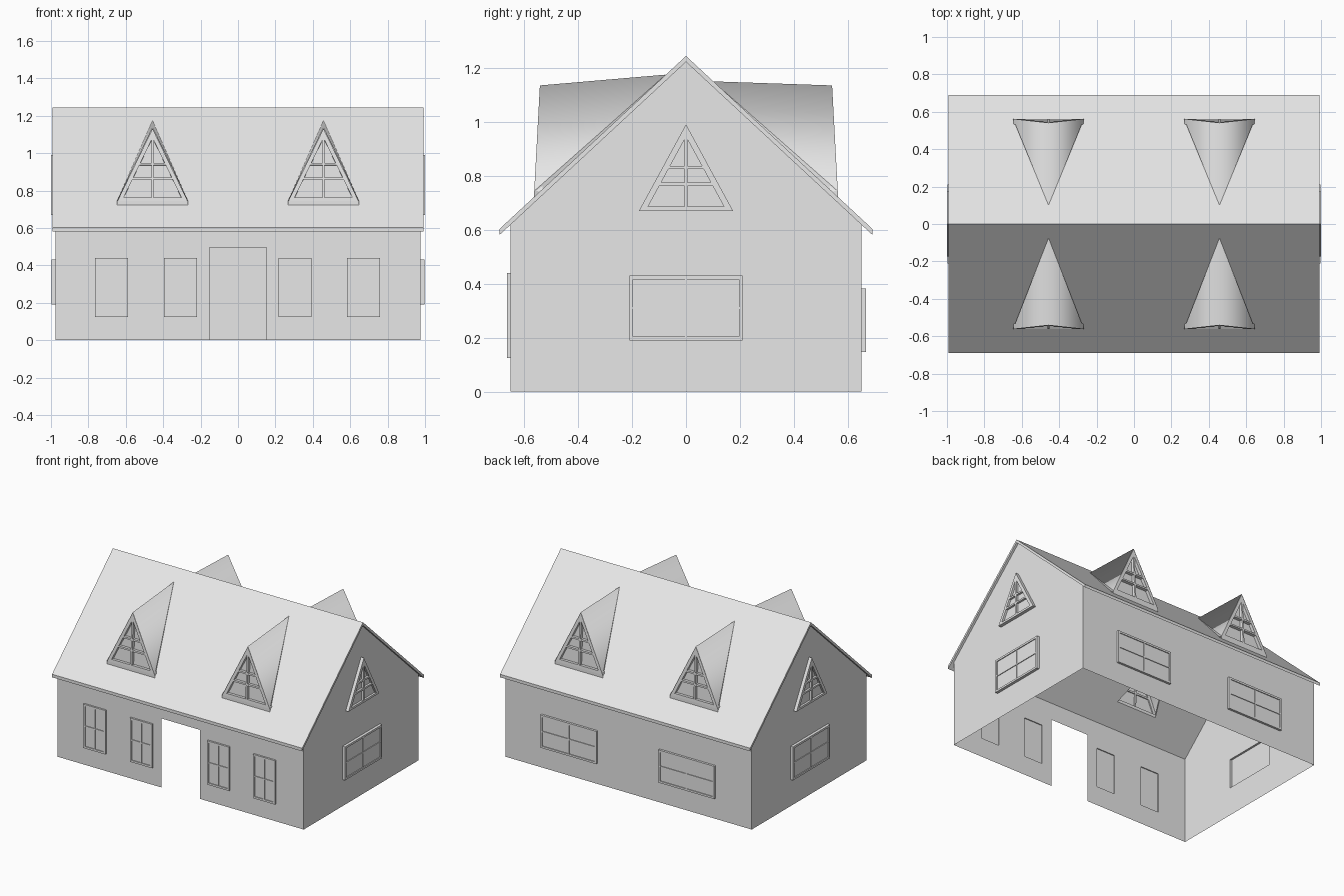
import bpy, bmesh
from mathutils import Vector as V

cube = bpy.data.objects.get("Cube")
if cube:
    bpy.data.objects.remove(cube, do_unlink=True)

grey = bpy.data.materials.new("plain_grey")
grey.use_nodes = True
grey.diffuse_color = (0.8, 0.8, 0.8, 1)
grey.node_tree.nodes["Principled BSDF"].inputs["Base Color"].default_value = (0.8, 0.8, 0.8, 1)

HX, HY = 0.977, 0.65            # wall half sizes
RX, RY = 0.993, 0.69            # roof half sizes
PEAK, EAVE, THICK = 1.243, 0.603, 0.022
UP = V((0, 0, 1))


def roof_z(y):
    return PEAK - (PEAK - EAVE) * abs(y) / RY


def finish(name, bm, smooth=False):
    mesh = bpy.data.meshes.new(name)
    for f in bm.faces:
        f.smooth = smooth
    bm.to_mesh(mesh)
    bm.free()
    mesh.materials.append(grey)
    bpy.context.collection.objects.link(bpy.data.objects.new(name, mesh))


def panel(name, loops, facing, push=None):
    """Fill an outline with holes; push gives it thickness."""
    bm = bmesh.new()
    for loop in loops:
        vs = [bm.verts.new(p) for p in loop]
        for a, b in zip(vs, vs[1:] + vs[:1]):
            bm.edges.new((a, b))
    bmesh.ops.triangle_fill(bm, use_beauty=True, edges=bm.edges[:], normal=facing)
    bm.normal_update()
    if push:
        geom = bmesh.ops.extrude_face_region(bm, geom=bm.faces[:])["geom"]
        moved = [g for g in geom if isinstance(g, bmesh.types.BMVert)]
        bmesh.ops.translate(bm, verts=moved, vec=push)
        bmesh.ops.recalc_face_normals(bm, faces=bm.faces[:])
    else:
        bmesh.ops.reverse_faces(bm, faces=[f for f in bm.faces if f.normal.dot(facing) < 0])
    finish(name, bm)


class Side:
    """A flat side with its own right and up directions."""
    def __init__(self, origin, right, up=UP):
        self.o, self.r, self.u = V(origin), V(right), V(up).normalized()
        self.n = self.r.cross(self.u)

    def at(self, loop, out=0):
        return [self.o + self.r * a + self.u * b + self.n * out for a, b in loop]

    def plate(self, name, loops, out=0, push=0):
        panel(name, [self.at(l, out) for l in loops], self.n, self.n * push if push else None)


def rect(x0, x1, z0, z1):
    return [(x0, z0), (x1, z0), (x1, z1), (x0, z1)]


def rect_window(side, name, cx, hw, z0, z1, depth, rim=0.014, bar=0.004):
    """Framed pane with a cross; returns the hole for the wall."""
    hole = rect(cx - hw + rim, cx + hw - rim, z0 + rim, z1 - rim)
    mid, pane = (z0 + z1) / 2, depth - 0.006
    side.plate(name + "_frame", [rect(cx - hw, cx + hw, z0, z1), hole], 0, depth)
    side.plate(name + "_pane", [hole], pane)
    side.plate(name + "_upright", [rect(cx - bar, cx + bar, z0 + rim, z1 - rim)], pane, 0.005)
    side.plate(name + "_crossbar", [rect(cx - hw + rim, cx + hw - rim, mid - bar, mid + bar)], pane, 0.005)
    return hole


def triangle_window(side, name, hw, z0, z1, base, tip, out, depth, pane, bar=0.006):
    """Triangular frame with six panes; returns the hole for the wall."""
    b, t = z0 + base, z1 - tip
    inner = hw * (t - b) / (z1 - z0)

    def width(z):
        return inner * (t - z) / (t - b)

    rows = [b, b + 0.32 * (t - b), b + 0.56 * (t - b)]
    top = t - bar * (t - b) / inner
    loops = [[(-hw, z0), (hw, z0), (0, z1)]]
    for i, low in enumerate(rows):
        lo = low + (bar if i else 0)
        for s in (-1, 1):
            cell = [(s * bar, lo), (s * width(lo), lo)]
            if i < 2:
                hi = rows[i + 1] - bar
                cell += [(s * width(hi), hi), (s * bar, hi)]
            else:
                cell.append((s * bar, top))
            loops.append(cell)
    side.plate(name + "_frame", loops, out, depth)
    hole = [(-inner, b), (inner, b), (0, t)]
    side.plate(name + "_pane", [hole], pane)
    return hole


wall_top = roof_z(HY) - THICK

# Front wall with doorway and four windows
front = Side((0, -HY, 0), (1, 0, 0))
holes = [rect_window(front, f"front_window_{i}", x, 0.088, 0.125, 0.44, 0.013)
         for i, x in enumerate((-0.677, -0.307, 0.305, 0.67))]
outline = [(-HX, 0), (-0.153, 0), (-0.153, 0.495), (0.153, 0.495), (0.153, 0),
           (HX, 0), (HX, wall_top), (-HX, wall_top)]
front.plate("front_wall", [outline] + holes)

# Back wall with two wide windows
back = Side((0, HY, 0), (-1, 0, 0))
holes = [rect_window(back, f"back_window_{i}", x, 0.222, 0.148, 0.383, 0.016)
         for i, x in enumerate((-0.468, 0.468))]
back.plate("back_wall", [rect(-HX, HX, 0, wall_top)] + holes)

# Gable walls, each with a wide window and an attic window
for name, s in (("left", 1), ("right", -1)):
    side = Side((s * HX, 0, 0), (0, s, 0))
    holes = [rect_window(side, name + "_window", 0, 0.21, 0.19, 0.43, 0.02),
             triangle_window(side, name + "_attic_window", 0.174, 0.67, 0.99,
                             0.015, 0.046, 0, 0.023, 0.008)]
    gable = [(-HY, 0), (HY, 0), (HY, wall_top), (0, PEAK - THICK), (-HY, wall_top)]
    side.plate(name + "_gable_wall", [gable] + holes)

# Roof slopes with dormers
DX, DW, DY, DZ, TOP = 0.457, 0.19, 0.562, 0.743, 1.134
for name, s, back_y, back_z in (("front", -1, 0.075, 1.174), ("back", 1, 0.1, 1.149)):
    def on_roof(x, y):
        return V((x, s * y, roof_z(y)))

    loops = [[on_roof(-RX, 0), on_roof(RX, 0), on_roof(RX, RY), on_roof(-RX, RY)]]
    for cx in (-DX, DX):
        loops.append([on_roof(cx - 0.16, 0.52), on_roof(cx + 0.16, 0.52), on_roof(cx, 0.15)])
        tag = f"{name}_{'left' if cx > 0 else 'right'}_dormer"

        # Dormer hood, smooth over its ridge
        tip = V((cx, s * 0.541, TOP))
        tail = V((cx, s * back_y, back_z))
        corners = [V((cx + k * DW, s * DY, DZ)) for k in (-1, 1)]
        feet = [V((c.x, c.y, roof_z(DY) - 0.004)) for c in corners]
        bm = bmesh.new()
        a, c, l, r = [bm.verts.new(p) for p in (tip, tail, *corners)]
        for tri in ((a, l, c), (a, c, r)):
            f = bm.faces.new(tri)
            f.normal_update()
            if f.normal.z < 0:
                f.normal_flip()
        finish(tag + "_hood", bm, True)

        # Low skirt between hood and roof
        for i, k in enumerate((-1, 1)):
            panel(f"{tag}_skirt_{i}", [[corners[i], feet[i], tail]], V((k, 0, 0)))
        panel(tag + "_sill", [[corners[0], corners[1], feet[1], feet[0]]], V((0, s, 0)))

        # Leaning dormer window
        up = V((0, tip.y - s * DY, TOP - DZ))
        face = Side((cx, s * DY, DZ), (-s, 0, 0), up)
        triangle_window(face, tag + "_window", DW - 0.002, 0, up.length - 0.003,
                        0.02, 0.05, -0.03, 0.03, -0.022)
    panel(name + "_roof", loops, V((0, s, 1)).normalized(), V((0, 0, -THICK)))
